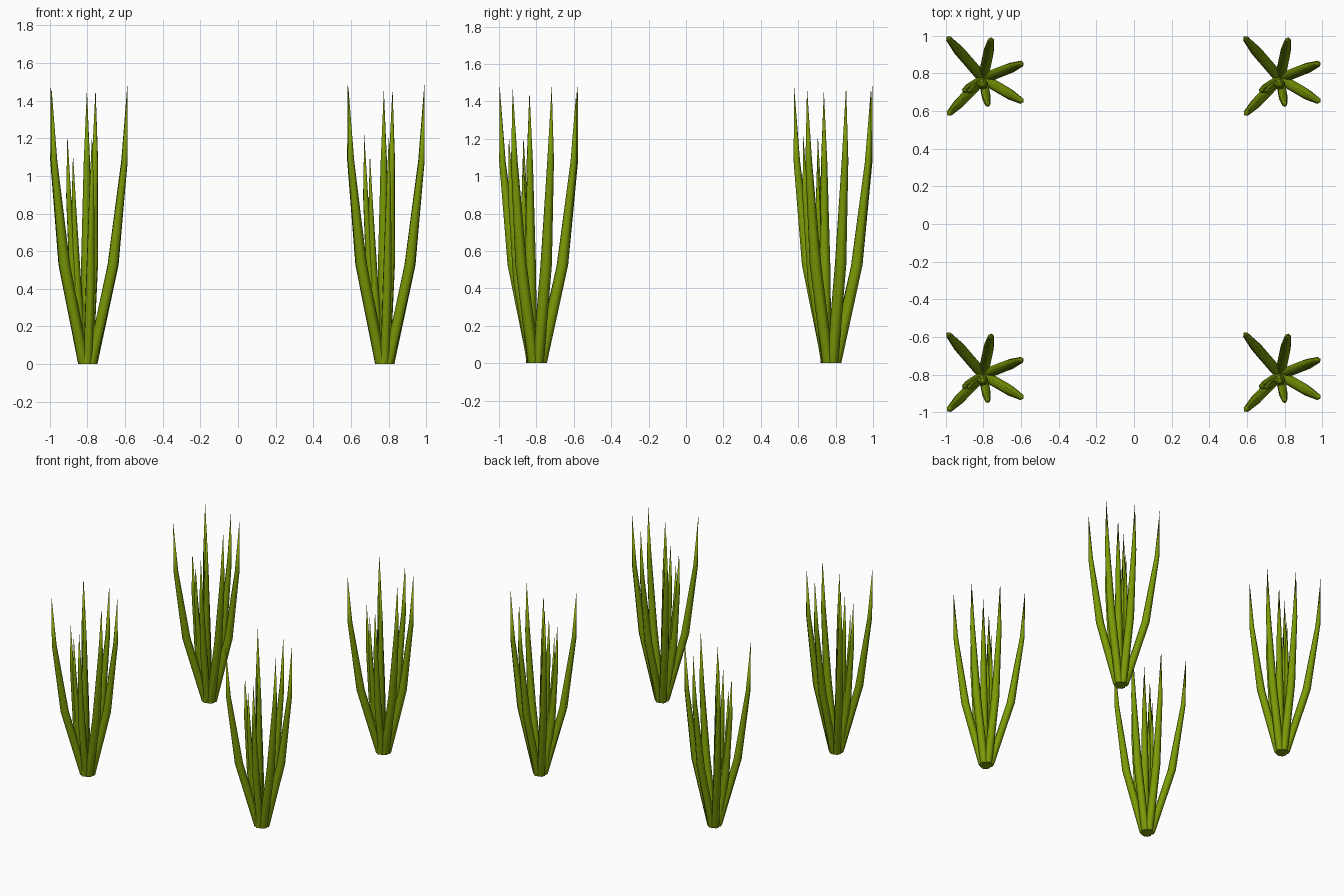
import bpy, bmesh, math
from mathutils import Vector

if "Cube" in bpy.data.objects:
    bpy.data.objects.remove(bpy.data.objects["Cube"])

green = bpy.data.materials.new("leaf green")
green.diffuse_color = (0.20, 0.33, 0.002, 1)
green.use_nodes = True
green.node_tree.nodes["Principled BSDF"].inputs["Base Color"].default_value = green.diffuse_color

SIDES = 6
# blade tips relative to the clump centre: x, y, height
TIPS = [(-0.206, 0.209, 1.485), (0.032, 0.202, 1.47), (0.201, 0.069, 1.485),
        (0.202, -0.140, 1.475), (-0.203, -0.209, 1.48), (-0.014, -0.050, 1.46),
        (0.013, -0.160, 1.22), (-0.118, -0.082, 1.22), (-0.088, -0.085, 1.12)]
# blade profile: height fraction, outward fraction, radius
PROFILE = [(0.0, 0.0, 0.031), (0.355, 0.61, 0.031), (0.73, 0.94, 0.018)]


def add_blade(bm, tip):
    tx, ty, h = tip
    size = h / 1.48
    ang = math.atan2(ty, tx)
    # each blade starts slightly out from the shared root
    root = Vector((-0.012 + 0.026 * math.cos(ang), -0.013 + 0.026 * math.sin(ang)))
    end = Vector((tx, ty))
    rings = []
    for fz, fo, r in PROFILE:
        c = root.lerp(end * 0.98, fo)
        rings.append([bm.verts.new((c.x + r * size * math.cos(ang + math.tau * i / SIDES),
                                    c.y + r * size * math.sin(ang + math.tau * i / SIDES),
                                    fz * h)) for i in range(SIDES)])
    bm.faces.new(rings[0][::-1])
    for a, b in zip(rings, rings[1:]):
        for i in range(SIDES):
            j = (i + 1) % SIDES
            bm.faces.new((a[i], a[j], b[j], b[i]))
    # pointed tip
    point = bm.verts.new((tx, ty, h))
    for i in range(SIDES):
        bm.faces.new((rings[-1][i], rings[-1][(i + 1) % SIDES], point))


# one clump mesh shared by the four corners
bm = bmesh.new()
for tip in TIPS:
    add_blade(bm, tip)
for f in bm.faces:
    f.smooth = len(f.verts) < SIDES
for e in bm.edges:
    if any(len(f.verts) == SIDES for f in e.link_faces):
        e.smooth = False
mesh = bpy.data.meshes.new("grass_clump")
bm.to_mesh(mesh)
bm.free()
mesh.materials.append(green)

for sx, nx in ((-1, "left"), (1, "right")):
    for sy, ny in ((-1, "front"), (1, "back")):
        ob = bpy.data.objects.new(f"grass_clump_{ny}_{nx}", mesh)
        ob.location = (sx * 0.789, sy * 0.787, 0)
        bpy.context.collection.objects.link(ob)
